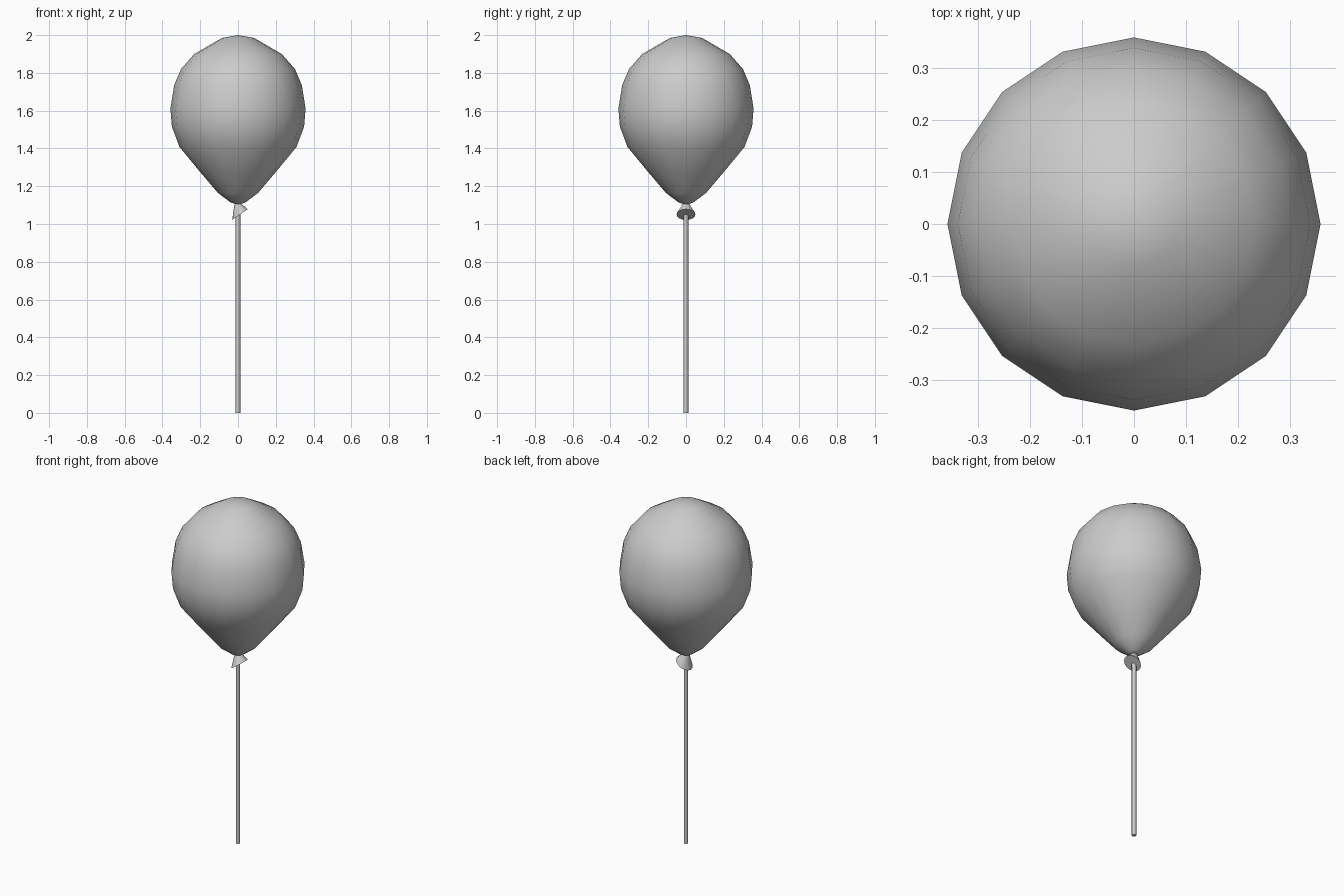
import bpy
import bmesh
from math import cos, sin, pi
from mathutils import Vector

cube = bpy.data.objects.get("Cube")
if cube:
    bpy.data.objects.remove(cube, do_unlink=True)

# One grey for everything
grey = bpy.data.materials.new("plain_grey")
grey.use_nodes = True
colour = (0.6, 0.6, 0.6, 1)
grey.diffuse_color = colour
grey.node_tree.nodes["Principled BSDF"].inputs["Base Color"].default_value = colour


def loft(name, rings, sides, angle):
    """Skin a stack of rings (centre, radius, tilted x direction), closing both ends."""
    bm = bmesh.new()
    loops = []
    for centre, radius, across in rings:
        if radius == 0:
            loops.append([bm.verts.new(centre)] * sides)
            continue
        u, v = Vector(across).normalized(), Vector((0, 1, 0))
        loops.append([bm.verts.new(Vector(centre) + radius * (u * cos(a) + v * sin(a)))
                      for a in (2 * pi * i / sides for i in range(sides))])
    for low, high in zip(loops, loops[1:]):
        for i in range(sides):
            j = (i + 1) % sides
            bm.faces.new(dict.fromkeys((low[i], low[j], high[j], high[i])))
    for end in (loops[0], loops[-1]):
        if end[0] is not end[1]:
            bm.faces.new(end)
    bmesh.ops.recalc_face_normals(bm, faces=bm.faces)
    mesh = bpy.data.meshes.new(name)
    bm.to_mesh(mesh)
    bm.free()
    mesh.materials.append(grey)
    obj = bpy.data.objects.new(name, mesh)
    bpy.context.collection.objects.link(obj)
    bpy.ops.object.select_all(action="DESELECT")
    obj.select_set(True)
    bpy.context.view_layer.objects.active = obj
    bpy.ops.object.shade_smooth_by_angle(angle=angle)
    return obj


LEVEL = (1, 0, 0)

# Teardrop balloon, bottom to top
profile = [(0, 1.1), (0.04, 1.115), (0.107, 1.165), (0.2, 1.275), (0.31, 1.408),
           (0.35, 1.515), (0.358, 1.61), (0.338, 1.735), (0.302, 1.82),
           (0.232, 1.9), (0.085, 1.985), (0, 2.0)]
loft("balloon", [((0, 0, z), r, LEVEL) for r, z in profile], 16, pi / 3)

# Flared knot, its mouth tilted towards +x
loft("knot", [((0.01, 0, 1.05), 0.05, (0.8, 0, 0.56)),
              ((-0.004, 0, 1.108), 0.016, (0.9, 0, 0.3))], 16, pi / 4)

# Straight string
loft("string", [((0, 0, z), 0.012, LEVEL) for z in (0, 1.06)], 8, pi / 3)
